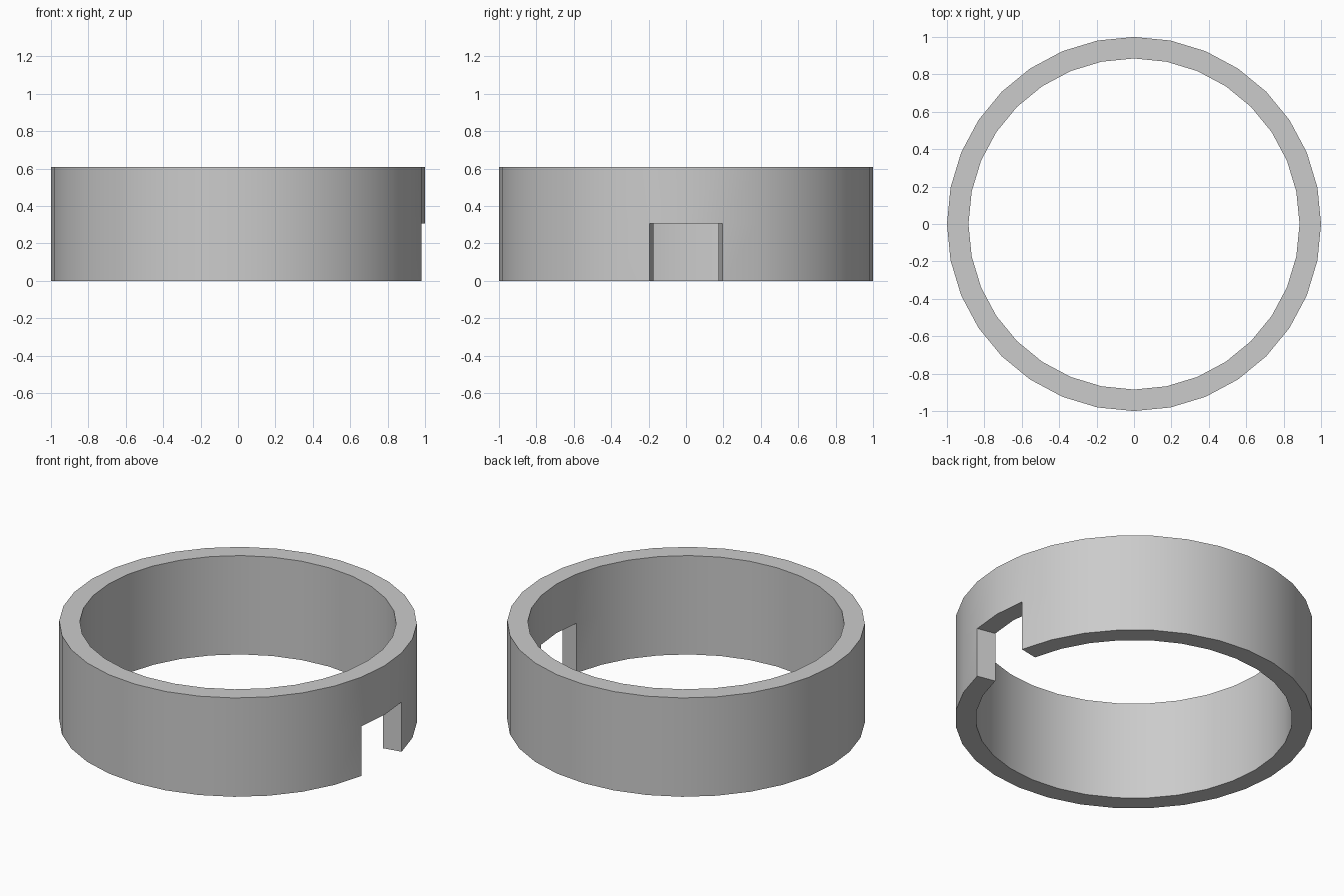
import bpy, bmesh
from math import cos, sin, tau

if "Cube" in bpy.data.objects:
    bpy.data.objects.remove(bpy.data.objects["Cube"])

SIDES = 32
R_OUT, R_IN = 1.0, 0.885
LEVELS = (0.0, 0.307, 0.61)
NOTCH = {0, SIDES - 1}          # segments left open in the lower half, facing +x

bm = bmesh.new()

# Grid of points: angle x height x (inner, outer)
v = [[[bm.verts.new((r * cos(tau * i / SIDES), r * sin(tau * i / SIDES), z))
       for r in (R_IN, R_OUT)] for z in LEVELS] for i in range(SIDES)]


def solid(i, k):
    return 0 <= k < 2 and not (k == 0 and i % SIDES in NOTCH)


# Skin every solid cell where it meets empty space
for i in range(SIDES):
    a, b = v[i], v[(i + 1) % SIDES]
    for k in range(2):
        if not solid(i, k):
            continue
        bm.faces.new((a[k][1], b[k][1], b[k + 1][1], a[k + 1][1]))      # outer wall
        bm.faces.new((b[k][0], a[k][0], a[k + 1][0], b[k + 1][0]))      # inner wall
        if not solid(i, k + 1):                                         # top rim
            bm.faces.new((a[k + 1][0], a[k + 1][1], b[k + 1][1], b[k + 1][0]))
        if not solid(i, k - 1):                                         # bottom, notch roof
            bm.faces.new((a[k][1], a[k][0], b[k][0], b[k][1]))
        if not solid(i - 1, k):                                         # notch sides
            bm.faces.new((a[k][0], a[k][1], a[k + 1][1], a[k + 1][0]))
        if not solid(i + 1, k):
            bm.faces.new((b[k][1], b[k][0], b[k + 1][0], b[k + 1][1]))

# Drop unused points
bmesh.ops.delete(bm, geom=[p for p in bm.verts if not p.link_faces], context='VERTS')
bmesh.ops.recalc_face_normals(bm, faces=bm.faces[:])

mesh = bpy.data.meshes.new("notched_ring")
bm.to_mesh(mesh)
bm.free()
ring = bpy.data.objects.new("notched_ring", mesh)
bpy.context.collection.objects.link(ring)

# Smooth walls, crisp rims
bpy.context.view_layer.objects.active = ring
ring.select_set(True)
bpy.ops.object.shade_smooth_by_angle()
